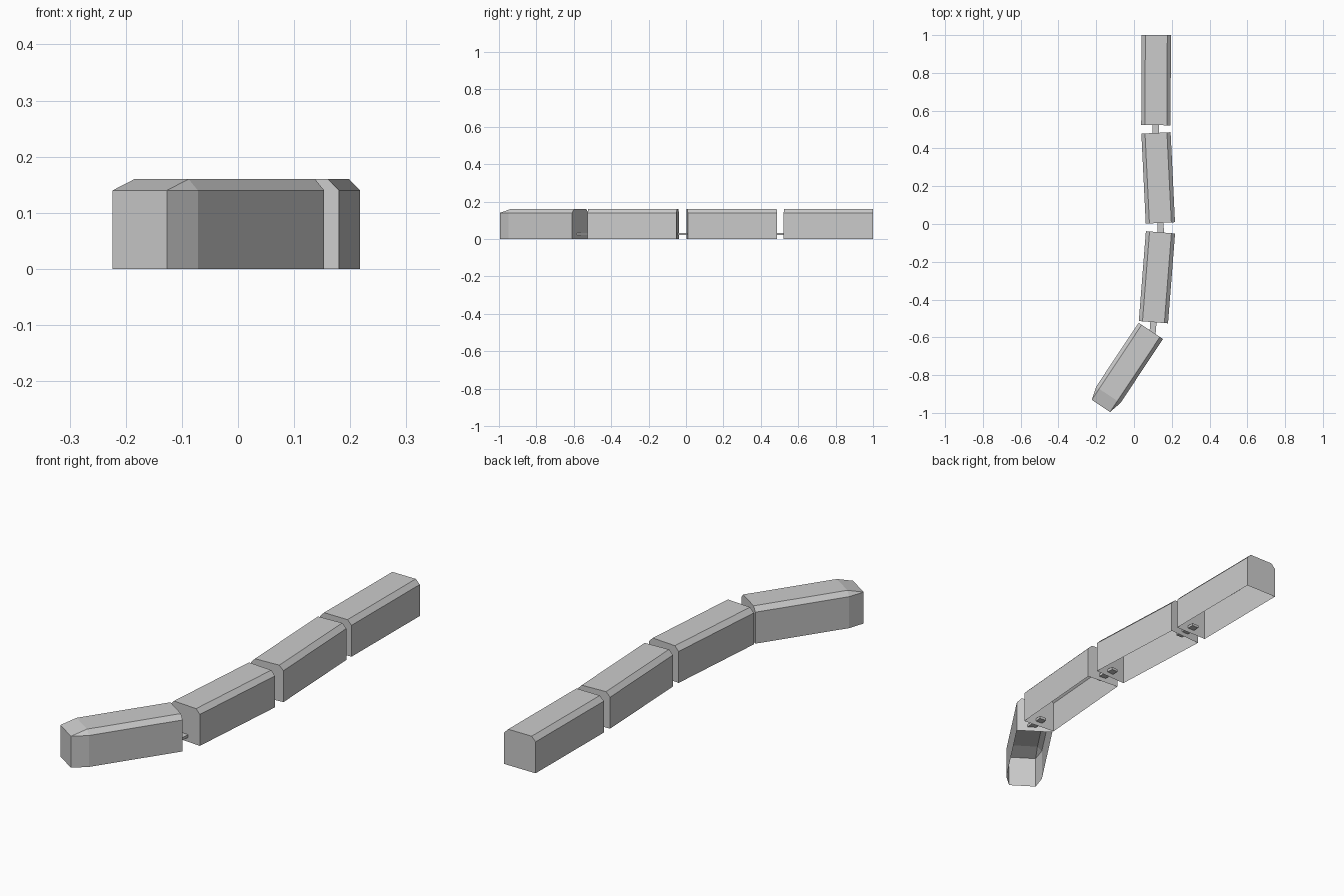
import bpy, bmesh
from math import radians

if "Cube" in bpy.data.objects:
    bpy.data.objects.remove(bpy.data.objects["Cube"])

LENGTH, HALF_W, ROOF_W = 0.477, 0.0775, 0.058
SHOULDER, HEIGHT = 0.14, 0.16


def section(half_w, roof_w, roof_z):
    """Open-bottomed body cross-section, left foot to right foot."""
    left = [(-half_w, 0), (-half_w, SHOULDER), (-roof_w, roof_z)]
    return left + [(-x, z) for x, z in reversed(left)]


def shell(name, stations, x, y, angle):
    """Skin cross-sections along y, cap both ends, leave the underside open."""
    bm = bmesh.new()
    rings = [[bm.verts.new((px, sy, pz)) for px, pz in pts] for sy, pts in stations]
    for a, b in zip(rings, rings[1:]):
        for i in range(5):
            bm.faces.new((a[i], b[i], b[i + 1], a[i + 1]))
    bm.faces.new(rings[0])
    bm.faces.new(rings[-1][::-1])
    bmesh.ops.remove_doubles(bm, verts=bm.verts, dist=1e-5)
    bmesh.ops.recalc_face_normals(bm, faces=bm.faces)
    return finish(name, bm, x, y, angle)


def finish(name, bm, x, y, angle):
    mesh = bpy.data.meshes.new(name)
    bm.to_mesh(mesh)
    bm.free()
    ob = bpy.data.objects.new(name, mesh)
    bpy.context.collection.objects.link(ob)
    ob.location = (x, y, 0)
    ob.rotation_euler.z = radians(angle)
    return ob


def coupler(name, x, y, angle):
    """Flat bar poking out of the front wall of a car."""
    bm = bmesh.new()
    bmesh.ops.create_cube(bm, size=1)
    bmesh.ops.scale(bm, vec=(0.033, 0.11, 0.012), verts=bm.verts)
    bmesh.ops.translate(bm, vec=(0, -LENGTH / 2 - 0.025, 0.026), verts=bm.verts)
    return finish(name, bm, x, y, angle)


half = LENGTH / 2
body = section(HALF_W, ROOF_W, HEIGHT)
nose = section(ROOF_W, ROOF_W, SHOULDER)

# Leading car with tapered, sloping nose
shell("lead_car", [(half, body), (-half + 0.07, body), (-half, nose)],
      -0.043, -0.7645, -33.6)

# Plain following cars, each with a coupler reaching to the car ahead
followers = [("second_car", 0.1215, -0.282, -4.5),
             ("third_car", 0.128, 0.244, 2.8),
             ("last_car", 0.117, 0.7615, -0.3)]
for name, x, y, angle in followers:
    shell(name, [(half, body), (-half, body)], x, y, angle)
    coupler(name + "_coupler", x, y, angle)
